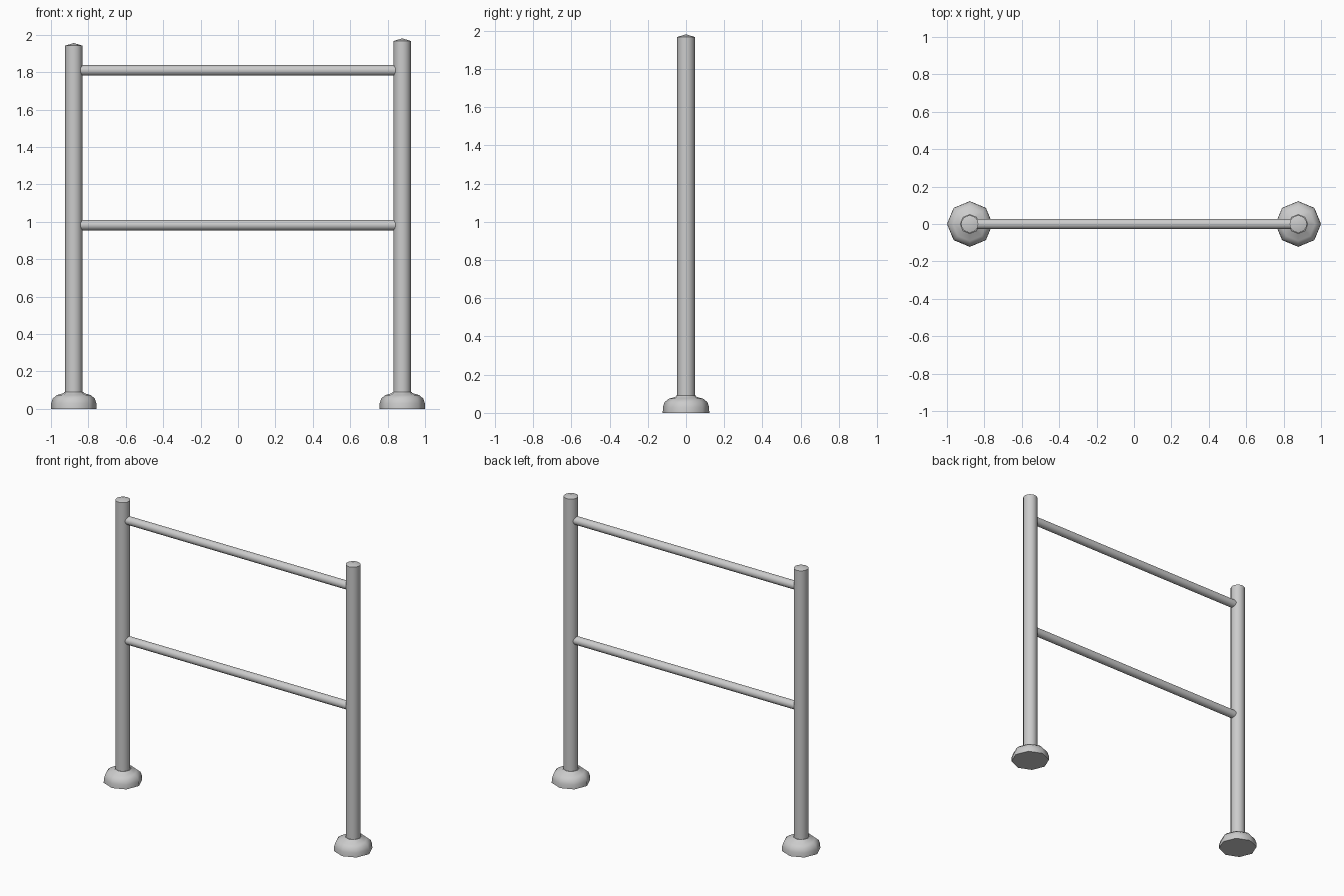
import bpy, bmesh, math
from mathutils import Matrix

if "Cube" in bpy.data.objects:
    bpy.data.objects.remove(bpy.data.objects["Cube"])


def lathe(name, profile, sides, matrix, angle):
    """Revolve (radius, height) points about z; radius 0 makes a tip."""
    bm = bmesh.new()
    rings = []
    for r, z in profile:
        if r == 0:
            rings.append([bm.verts.new((0, 0, z))] * sides)
        else:
            rings.append([bm.verts.new((r * math.cos(2 * math.pi * i / sides),
                                        r * math.sin(2 * math.pi * i / sides), z))
                          for i in range(sides)])
    for a, b in zip(rings, rings[1:]):
        for i in range(sides):
            j = (i + 1) % sides
            quad = list(dict.fromkeys((a[i], a[j], b[j], b[i])))
            bm.faces.new(quad)
    if profile[0][0]:
        bm.faces.new(rings[0][::-1])
    if profile[-1][0]:
        bm.faces.new(rings[-1])
    bmesh.ops.recalc_face_normals(bm, faces=bm.faces)
    mesh = bpy.data.meshes.new(name)
    bm.to_mesh(mesh)
    bm.free()
    obj = bpy.data.objects.new(name, mesh)
    bpy.context.collection.objects.link(obj)
    obj.matrix_world = matrix
    bpy.ops.object.select_all(action='DESELECT')
    obj.select_set(True)
    bpy.context.view_layer.objects.active = obj
    bpy.ops.object.shade_smooth_by_angle(angle=math.radians(angle))
    return obj


POST_X = 0.878
POST_R = 0.046

# Posts with shallow pointed caps, each on a domed eight-sided foot
foot = [(0.122, 0), (0.121, 0.03), (0.112, 0.056), (0.09, 0.074),
        (0.055, 0.084), (0.051, 0.09)]
for side, x, top in (("left", -POST_X, 1.956), ("right", POST_X, 1.981)):
    place = Matrix.Translation((x, 0, 0))
    lathe(side + "_post", [(POST_R, 0.03), (POST_R, top - 0.014), (0, top)],
          16, place, 30)
    lathe(side + "_foot", foot, 8, place, 50)

# Horizontal rails running into the posts
for name, z in (("lower_rail", 0.983), ("upper_rail", 1.81)):
    place = Matrix.Translation((0, 0, z)) @ Matrix.Rotation(math.pi / 2, 4, 'Y')
    lathe(name, [(0.028, -0.86), (0.028, 0.86)], 16, place, 40)
